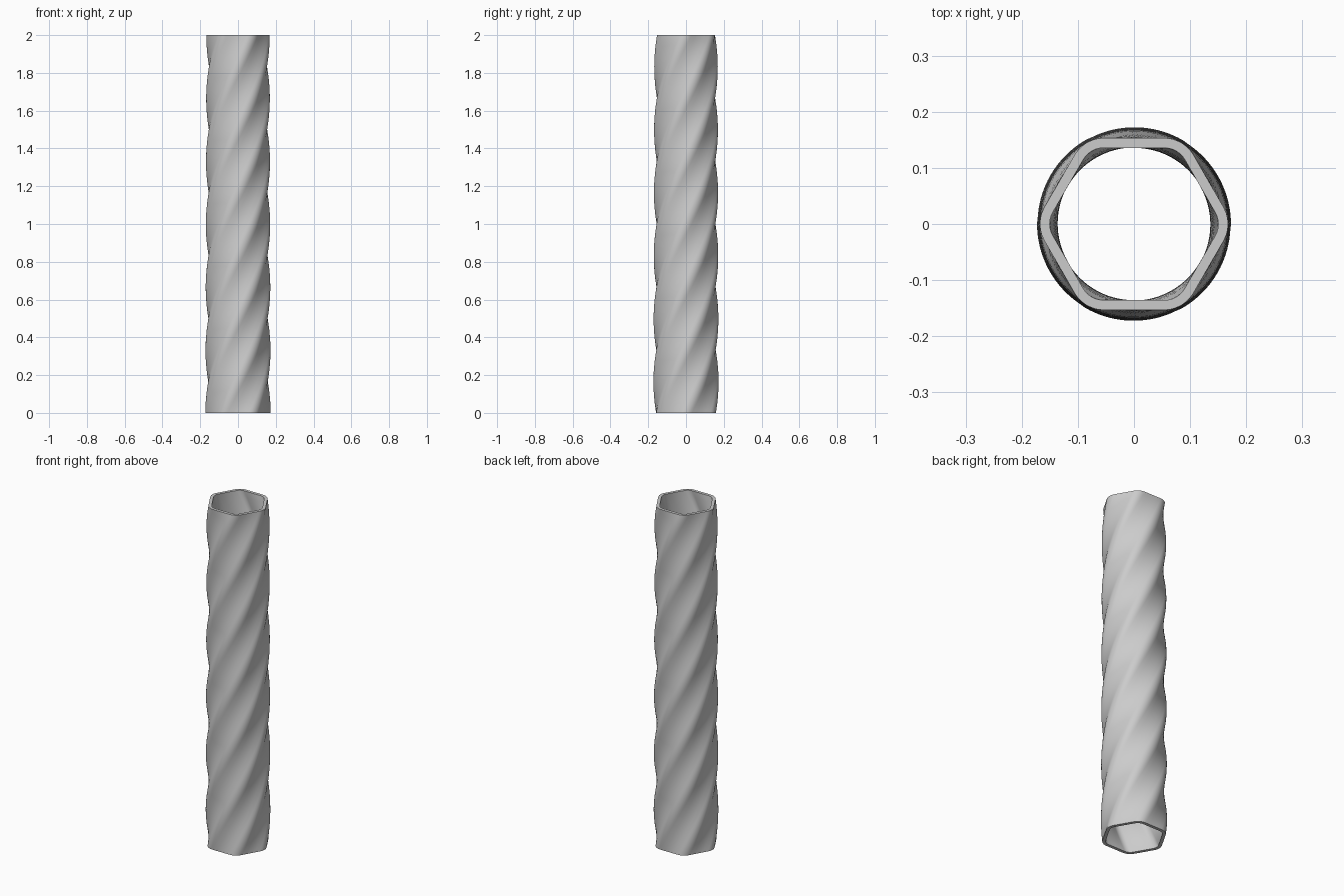
import bpy, bmesh
from math import pi, sin, cos, radians, sqrt

if "Cube" in bpy.data.objects:
    bpy.data.objects.remove(bpy.data.objects["Cube"])

HEIGHT, LEVELS, TURN = 2.0, 120, 2 * pi
ARC = 6           # segments per rounded corner
FLAT = 3          # extra points along each flat side


def hexagon(apothem, radius):
    """Rounded hexagon outline with a corner on +x."""
    d = (apothem - radius) * 2 / sqrt(3)
    pts = []
    for k in range(6):
        a = k * pi / 3
        for i in range(ARC + 1):
            t = a + radians(-30 + 60 * i / ARC)
            pts.append((d * cos(a) + radius * cos(t), d * sin(a) + radius * sin(t)))
        # subdivide the flat leading to the next corner
        b, t = a + pi / 3, a + pi / 6
        end = (d * cos(b) + radius * cos(t), d * sin(b) + radius * sin(t))
        start = pts[-1]
        for j in range(1, FLAT + 1):
            f = j / (FLAT + 1)
            pts.append((start[0] + (end[0] - start[0]) * f,
                        start[1] + (end[1] - start[1]) * f))
    return pts


def bridge(bm, a, b):
    n = len(a)
    for i in range(n):
        bm.faces.new((a[i], a[(i + 1) % n], b[(i + 1) % n], b[i]))


def twisted_wall(bm, outline):
    """Stack rotated, slightly tapering outlines into a wall."""
    rings = []
    for lv in range(LEVELS + 1):
        f = lv / LEVELS
        c, s = cos(TURN * f), sin(TURN * f)
        k = 1.0 - 0.03 * f
        rings.append([bm.verts.new((k * (x * c - y * s), k * (x * s + y * c), HEIGHT * f))
                      for x, y in outline])
    for a, b in zip(rings, rings[1:]):
        bridge(bm, a, b)
    return rings[0], rings[-1]


# Twisted hexagonal tube: outer wall, inner wall and the two rims
bm = bmesh.new()
out_bottom, out_top = twisted_wall(bm, hexagon(0.158, 0.062))
in_bottom, in_top = twisted_wall(bm, hexagon(0.140, 0.044))
bridge(bm, out_top, in_top)
bridge(bm, in_bottom, out_bottom)
bmesh.ops.recalc_face_normals(bm, faces=bm.faces)
mesh = bpy.data.meshes.new("twisted_tube")
bm.to_mesh(mesh)
bm.free()
tube = bpy.data.objects.new("twisted_tube", mesh)
bpy.context.collection.objects.link(tube)
bpy.context.view_layer.objects.active = tube
tube.select_set(True)
bpy.ops.object.shade_smooth_by_angle(angle=radians(35))
